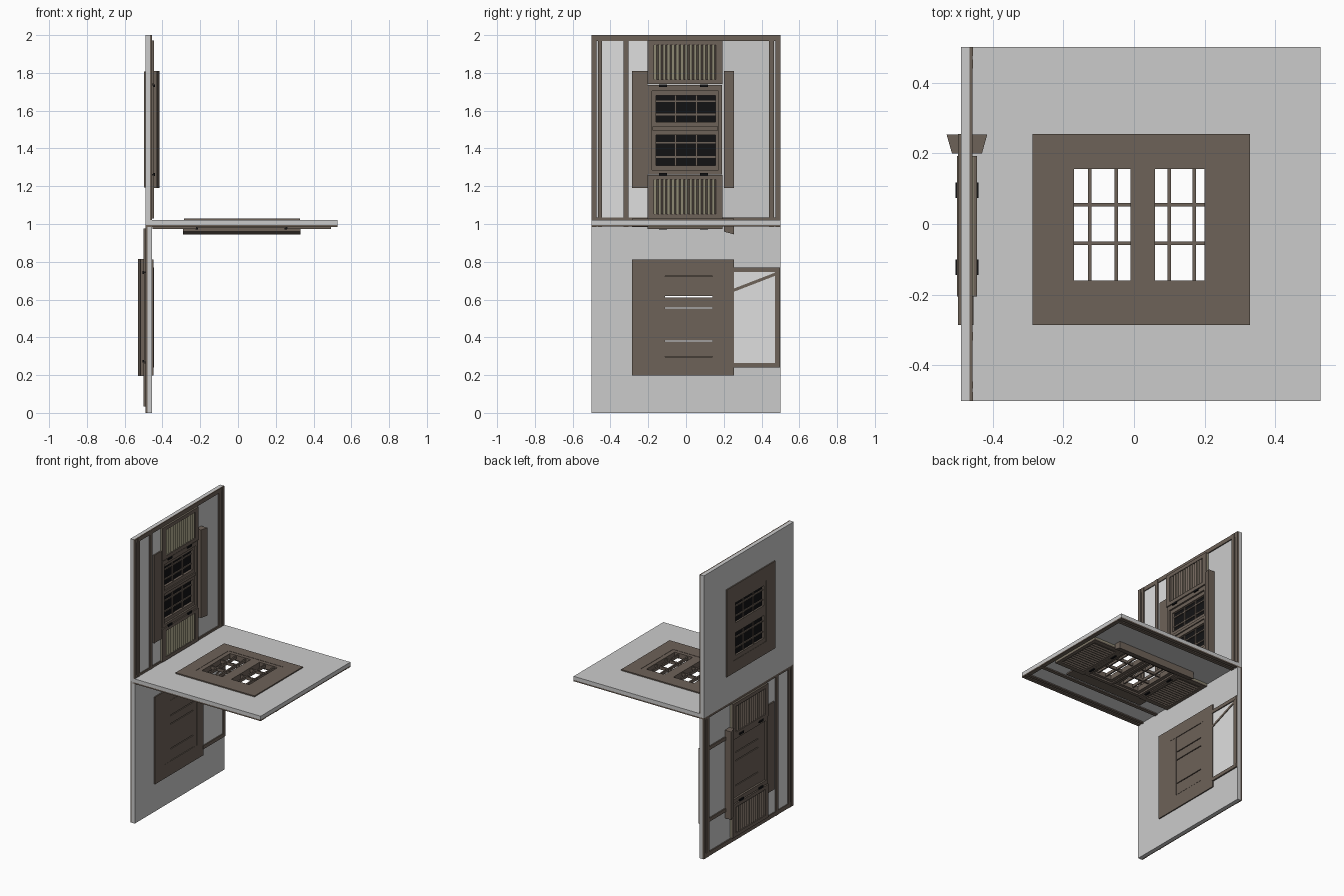
import bpy, bmesh
from mathutils import Vector

if "Cube" in bpy.data.objects:
    bpy.data.objects.remove(bpy.data.objects["Cube"])


def material(name, rgb):
    m = bpy.data.materials.new(name)
    m.diffuse_color = (*rgb, 1)
    m.use_nodes = True
    m.node_tree.nodes["Principled BSDF"].inputs["Base Color"].default_value = m.diffuse_color
    return m


WALL = material("wall_grey", (0.6, 0.6, 0.6))
PALE = material("pale_plaster", (0.74, 0.74, 0.74))
WOOD = material("brown_wood", (0.155, 0.122, 0.099))
OLIVE = material("olive_slats", (0.29, 0.27, 0.185))
BLACK = material("black", (0.006, 0.006, 0.007))


# Solids live in panel space: a = along panel, y = across, d = outward
def box(a0, a1, y0, y1, d0, d1):
    return ([(a0, y0, d0), (a1, y0, d0), (a1, y1, d0), (a0, y1, d0)],
            [(a0, y0, d1), (a1, y0, d1), (a1, y1, d1), (a0, y1, d1)])


def bar(a0, a1, profile):
    """Profile of (y, d) points extruded along a."""
    return [(a0, y, d) for y, d in profile], [(a1, y, d) for y, d in profile]


def ring(a0, a1, y0, y1, b0, b1, z0, z1, d0, d1):
    """Rectangular frame with a rectangular opening b0..b1, z0..z1."""
    return [box(a0, b0, y0, y1, d0, d1), box(b1, a1, y0, y1, d0, d1),
            box(b0, b1, y0, z0, d0, d1), box(b0, b1, z1, y1, d0, d1)]


def build(name, solids, mats, place, rule=None):
    bm = bmesh.new()
    for low, high in solids:
        v0 = [bm.verts.new(p) for p in low]
        v1 = [bm.verts.new(p) for p in high]
        n = len(v0)
        bm.faces.new(v0)
        bm.faces.new(v1)
        for i in range(n):
            j = (i + 1) % n
            bm.faces.new((v0[i], v0[j], v1[j], v1[i]))
    bmesh.ops.recalc_face_normals(bm, faces=bm.faces)
    bm.normal_update()
    if rule:
        for f in bm.faces:
            f.material_index = rule(f.normal)
    for v in bm.verts:
        v.co = Vector(place(*v.co))
    bmesh.ops.recalc_face_normals(bm, faces=bm.faces)
    me = bpy.data.meshes.new(name)
    bm.to_mesh(me)
    bm.free()
    for m in mats:
        me.materials.append(m)
    ob = bpy.data.objects.new(name, me)
    bpy.context.collection.objects.link(ob)


HOLE = (-0.22, 0.21, -0.185, 0.18)
T = 0.025  # wall thickness


def panel(tag, place, lo, hi, kind):
    def add(name, solids, *mats, rule=None):
        build(f"{tag}_{name}", solids, mats, place, rule)

    # wall with window opening, and flat surround on the plain side
    add("wall", ring(lo, hi, -0.5, 0.5, *HOLE, 0, T), WALL)
    add("inner_surround", ring(-0.307, 0.308, -0.285, 0.255, *HOLE, -0.008, 0), WOOD)

    # timber framing around the edge plus the inner post
    frame = [box(lo, hi, y0, y1, T, 0.035) for y0, y1 in
             ((-0.5, -0.475), (-0.465, -0.445), (-0.33, -0.305), (0.44, 0.465), (0.475, 0.5))]
    frame += [box(lo, lo + 0.015, -0.5, 0.5, T, 0.033), box(hi - 0.03, hi, -0.5, 0.5, T, 0.033)]
    add("timber_frame", frame, WOOD)
    add("plaster_infill", [box(lo + 0.015, hi - 0.03, -0.445, -0.33, T, 0.027),
                           box(lo + 0.015, hi - 0.03, -0.305, -0.2, T, 0.027)], PALE)

    # window trim: flat apron, flared lintel, casing
    add("apron", [box(-0.31, 0.31, -0.285, -0.205, T, 0.036)], WOOD)
    add("lintel", [bar(-0.31, 0.31, [(0.2, T), (0.253, T), (0.253, 0.075), (0.2, 0.06)])], WOOD)
    add("casing", ring(-0.237, 0.235, -0.203, 0.19, -0.215, 0.205, -0.18, 0.172, T, 0.042), WOOD)

    # sashes, or closed boards with narrow gaps
    if kind == "boards":
        rows = [-0.22, -0.11, -0.05, 0.125, 0.21]
        planks = [box(p + 0.003, q - 0.003, -0.185, 0.18, -0.006, 0.028)
                  for p, q in zip(rows, rows[1:])]
        planks += [box(-0.22, 0.21, -0.185, -0.11, -0.007, 0.03),
                   box(-0.22, 0.21, 0.14, 0.18, -0.007, 0.03)]
        add("window_boards", planks, WOOD)
    else:
        rails = [box(p, q, -0.185, 0.18, -0.006, 0.03)
                 for p, q in ((-0.22, -0.19), (-0.03, 0.04), (0.18, 0.21))]
        rails += [box(-0.22, 0.21, y0, y1, -0.006, 0.03) for y0, y1 in ((-0.185, -0.16), (0.155, 0.18))]
        rails.append(box(-0.005, 0.015, -0.178, 0.17, 0.03, 0.038))
        add("sashes", rails, WOOD)
        bars = [box(c - 0.005, c + 0.005, -0.16, 0.155, 0, 0.02) for c in (-0.145, -0.07, 0.08, 0.15)]
        bars += [box(-0.19, 0.18, c - 0.005, c + 0.005, 0.001, 0.022) for c in (-0.055, 0.055)]
        add("glazing_bars", bars, WOOD)
        if kind == "glass":
            add("glass", [box(-0.2, 0.19, -0.17, 0.165, 0.007, 0.013)], BLACK)

    # louvred shutters at both ends of the window
    for side, s0, s1 in (("low", -0.472, -0.24), ("high", 0.24, 0.472)):
        add(f"shutter_back_{side}", [box(s0, s1, -0.205, 0.193, T, 0.036)], OLIVE)
        add(f"shutter_frame_{side}",
            ring(s0, s1, -0.205, 0.193, s0 + 0.025, s1 - 0.025, -0.17, 0.16, 0.036, 0.046), WOOD)
        n, slats = 14, []
        step = 0.33 / n
        for i in range(n):
            y = -0.17 + i * step
            slats.append(bar(s0 + 0.025, s1 - 0.025,
                             [(y, 0.036), (y + step, 0.036), (y + step * 0.6, 0.045)]))
        add(f"shutter_slats_{side}", slats, OLIVE, WOOD, rule=lambda n: 1 if n.y > 0.1 else 0)

    # hinges between shutters and casing
    add("hinges", [box(c - 0.007, c + 0.007, y - 0.022, y + 0.022, 0.036, 0.05)
                   for c in (-0.238, 0.232) for y in (-0.122, 0.095)], BLACK)


def upper(a, y, d):
    return (-0.49 + d, y, 1.5 + a)


def middle(a, y, d):
    return (0.02 + a, y, 1.02 - d)


def lower(a, y, d):
    return (-0.455 - d, y, 0.505 - a)


panel("upper", upper, -0.48, 0.5, "glass")
panel("middle", middle, -0.51, 0.507, "open")
panel("lower", lower, -0.487, 0.505, "boards")

# braced side frame on the lower panel
brace = [box(c - 0.0125, c + 0.0125, 0.25, 0.497, -0.01, 0) for c in (-0.2525, 0.2525)]
brace.append(box(-0.24, 0.24, 0.47, 0.497, -0.009, 0))
diag = [(-0.135, 0.25), (-0.152, 0.25), (-0.237, 0.47), (-0.22, 0.47)]
brace.append(([(a, y, -0.007) for a, y in diag], [(a, y, 0) for a, y in diag]))
brace += [box(c - 0.0125, c + 0.0125, 0.253, 0.44, T, 0.033) for c in (-0.2525, 0.2525)]
build("side_brace", brace, [WOOD], lower)
build("side_infill", [box(-0.24, 0.24, 0.255, 0.47, -0.003, 0)], [PALE], lower)
